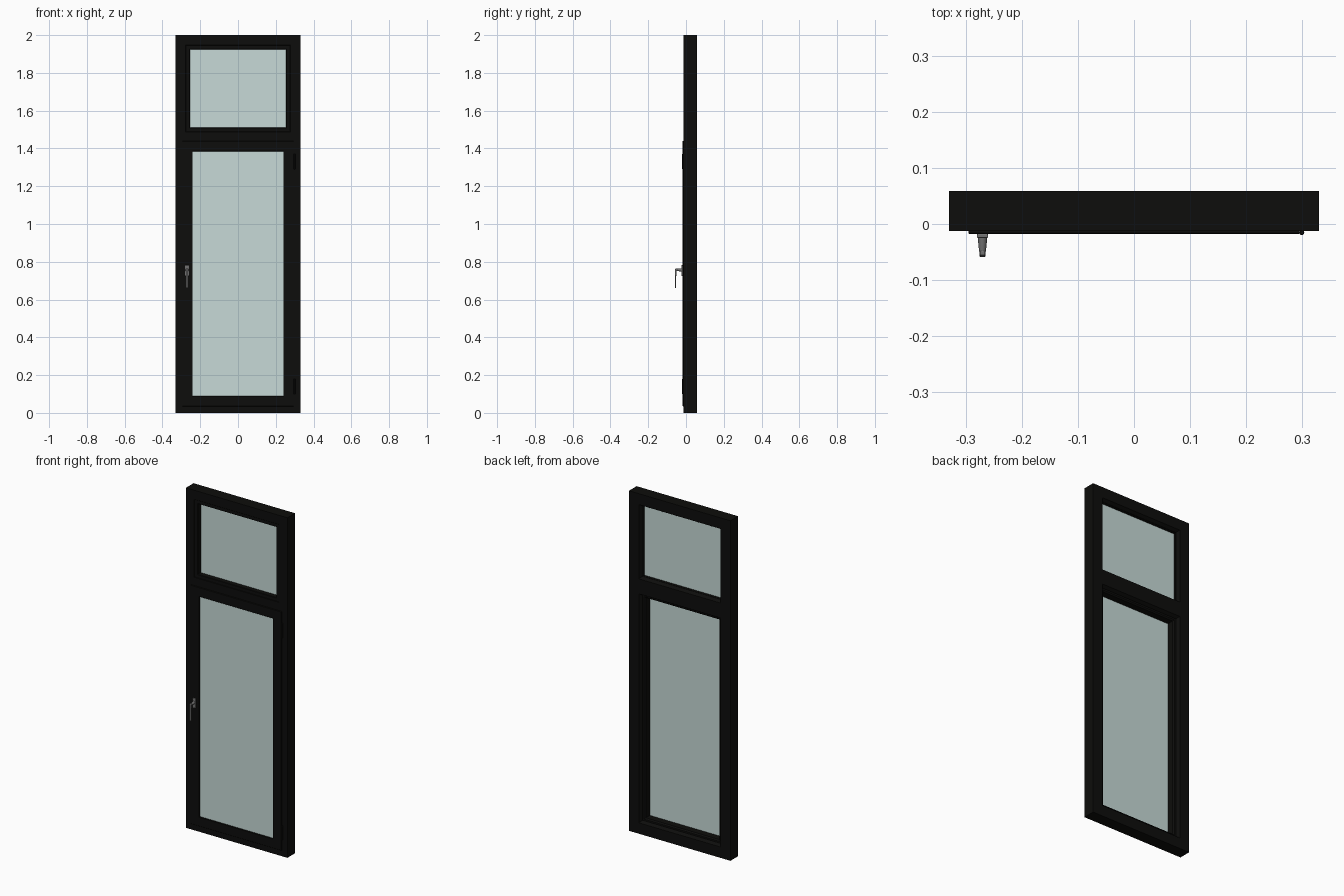
import bpy, bmesh, math

if "Cube" in bpy.data.objects:
    bpy.data.objects.remove(bpy.data.objects["Cube"])

def material(name, rgb):
    m = bpy.data.materials.new(name)
    m.diffuse_color = (*rgb, 1)
    m.use_nodes = True
    m.node_tree.nodes["Principled BSDF"].inputs["Base Color"].default_value = m.diffuse_color
    return m

BLACK = material("black_paint", (0.004, 0.004, 0.0035))
GLASS = material("pale_glass", (0.57, 0.70, 0.68))
METAL = material("grey_metal", (0.17, 0.17, 0.17))

def finish(name, bm, mat, bevel=0, smooth=False):
    bmesh.ops.recalc_face_normals(bm, faces=bm.faces[:])
    me = bpy.data.meshes.new(name)
    bm.to_mesh(me)
    bm.free()
    me.materials.append(mat)
    ob = bpy.data.objects.new(name, me)
    bpy.context.collection.objects.link(ob)
    if bevel:
        b = ob.modifiers.new("bevel", 'BEVEL')
        b.width, b.segments = bevel, 2
    if smooth:
        bpy.ops.object.select_all(action='DESELECT')
        ob.select_set(True)
        bpy.context.view_layer.objects.active = ob
        bpy.ops.object.shade_smooth_by_angle(angle=math.radians(35))
    return ob

def loft(name, loops, mat, closed=False, **kw):
    """Join equal-length point loops into a skin; cap the ends unless closed."""
    bm = bmesh.new()
    rows = [[bm.verts.new(p) for p in loop] for loop in loops]
    n = len(rows[0])
    pairs = list(zip(rows, rows[1:])) + ([(rows[-1], rows[0])] if closed else [])
    for a, b in pairs:
        for i in range(n):
            j = (i + 1) % n
            bm.faces.new((a[i], a[j], b[j], b[i]))
    if not closed:
        bm.faces.new(rows[0])
        bm.faces.new(rows[-1])
    return finish(name, bm, mat, **kw)

def ring(name, z0, z1, profile, half=0.33):
    """Mitred rectangular frame; profile is (inset, y)."""
    corners = [(-1, z0, 1), (1, z0, 1), (1, z1, -1), (-1, z1, -1)]
    return loft(name, [[(sx * (half - d), y, z + sz * d) for d, y in profile]
                       for sx, z, sz in corners], BLACK, closed=True)

def box(name, x, y, z, mat, **kw):
    return loft(name, [[(a, y[0], z[0]), (a, y[1], z[0]), (a, y[1], z[1]), (a, y[0], z[1])]
                       for a in x], mat, **kw)

def cylinder(name, x, y, z0, z1, r, mat):
    circle = [(x + r * math.cos(t * math.pi / 8), y + r * math.sin(t * math.pi / 8)) for t in range(16)]
    return loft(name, [[(a, b, z) for a, b in circle] for z in (z0, z1)], mat, smooth=True)

# Outer frame with front rebate and chamfered back flange
inner = [(0.053, -0.0125), (0.055, -0.0105), (0.055, 0.038), (0.074, 0.038), (0.074, 0.042), (0.064, 0.0585)]
ring("outer_frame", 0, 2, [(0, -0.0125)] + inner + [(0, 0.0585)])

# Transom: same section mirrored about its centre line
ZC = 1.455
section = [(y, ZC + d - 0.02) for d, y in inner] + [(y, ZC - d + 0.02) for d, y in reversed(inner)]
loft("transom", [[(x, y, z) for y, z in section] for x in (-0.279, 0.279)], BLACK)

# Upper fixed light: bead and thin pane
ring("upper_glazing_bead", 1.435, 2,
     [(0.055, -0.0105), (0.073, -0.0105), (0.075, -0.0085), (0.075, 0.038), (0.055, 0.038)])
box("upper_glass", (-0.258, 0.258), (0.018, 0.022), (1.507, 1.928), GLASS)

# Lower opening sash: front lip over the frame, deep body, thin pane near the front
ring("sash", 0, 1.475,
     [(0.035, -0.0125), (0.035, -0.016), (0.037, -0.018), (0.088, -0.018), (0.09, -0.016),
      (0.09, 0.031), (0.083, 0.0375), (0.058, 0.0375), (0.058, -0.0125)])
box("lower_glass", (-0.243, 0.243), (-0.011, -0.007), (0.087, 1.388), GLASS)

# Hinges on the right edge of the sash
for i, z in enumerate((0.10, 1.29)):
    cylinder(f"hinge_barrel_{i + 1}", 0.299, -0.0155, z, z + 0.08, 0.0045, BLACK)
    cylinder(f"hinge_pin_{i + 1}", 0.299, -0.0155, z - 0.003, z + 0.083, 0.003, BLACK)

# Handle: base plate, tapering neck and slim lever
HX = -0.27
box("handle_plate", (HX - 0.01, HX + 0.01), (-0.025, -0.0175), (0.725, 0.782), METAL, bevel=0.002)
neck = []
for y, r in ((-0.024, 0.0085), (-0.042, 0.0068), (-0.055, 0.005)):
    neck.append([(HX + r * math.cos(t * math.pi / 8), y, 0.757 + r * math.sin(t * math.pi / 8))
                 for t in range(16)])
loft("handle_neck", neck, METAL, smooth=True)
lever = []
for z, w, y0, y1 in ((0.765, 0.0045, -0.056, -0.048), (0.755, 0.0055, -0.0585, -0.049),
                     (0.72, 0.005, -0.0585, -0.052), (0.662, 0.0045, -0.0585, -0.053)):
    lever.append([(HX - w, y0, z), (HX + w, y0, z), (HX + w, y1, z), (HX - w, y1, z)])
loft("handle_lever", lever, METAL, bevel=0.0015)
